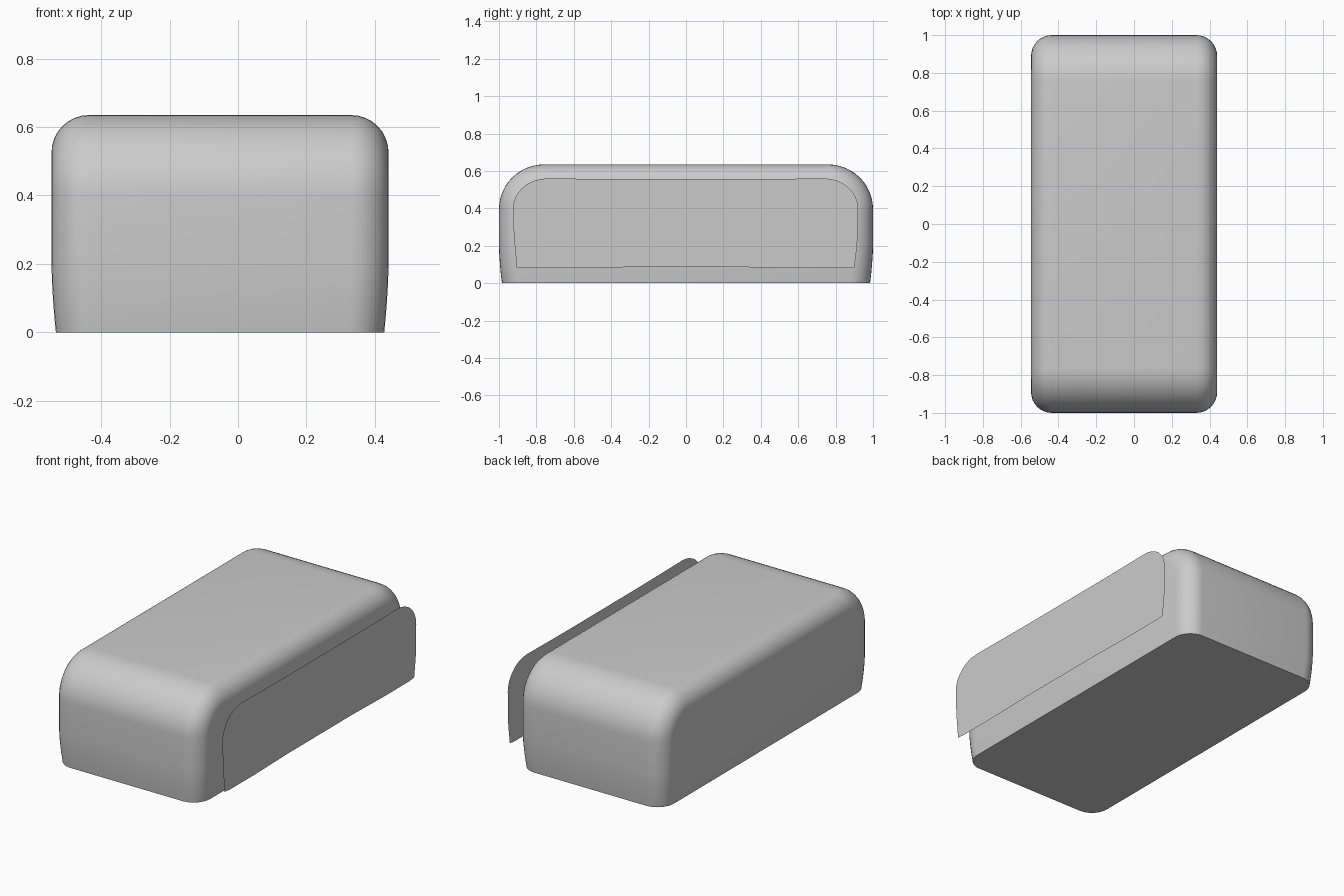
import bpy, bmesh, math

if "Cube" in bpy.data.objects:
    bpy.data.objects.remove(bpy.data.objects["Cube"])

grey = bpy.data.materials.new("light grey")
grey.diffuse_color = (0.6, 0.6, 0.6, 1)
grey.use_nodes = True
grey.node_tree.nodes["Principled BSDF"].inputs["Base Color"].default_value = grey.diffuse_color

X0, X1, HY, H = -0.545, 0.44, 1.0, 0.635   # body extents
R, EDGE = 0.24, 0.11                       # end-corner radius, side-edge rounding
MID = (X0 + X1) / 2


def make(name, bm):
    me = bpy.data.meshes.new(name)
    bm.to_mesh(me)
    bm.free()
    me.materials.append(grey)
    ob = bpy.data.objects.new(name, me)
    bpy.context.collection.objects.link(ob)
    return ob


def tuck(z):
    """Inward curve of the walls close to the floor."""
    return 0.016 * max(0, 1 - z / 0.2) ** 1.6


def half_profile(inset):
    """Wall and rounded top corner on the +y side, from the floor up."""
    w, h, r = HY - inset, H - inset, R - inset
    pts = [(w - tuck(z), z) for z in (0, 0.03, 0.06, 0.1, 0.15, 0.2, 0.3)]
    for i in range(13):
        a = math.pi / 2 * i / 12
        pts.append((w - r + r * math.cos(a), h - r + r * math.sin(a)))
    return pts


# body: arched profiles swept across x, shrinking into rounded side edges
steps = [math.pi / 2 * i / 8 for i in range(9)]
stations = [(X0 + EDGE * (1 - math.sin(a)), EDGE * (1 - math.cos(a))) for a in reversed(steps)]
stations = [(x, d) for x, d in stations] + [(2 * MID - x, d) for x, d in reversed(stations)]
bm = bmesh.new()
rings = []
for x, inset in stations:
    half = half_profile(inset)
    loop = half + [(-y, z) for y, z in reversed(half)]
    ring = []
    for y, z in loop:
        k = 1 - tuck(z) * 0.8 / (MID - X0)
        ring.append(bm.verts.new((MID + (x - MID) * k, y, z)))
    rings.append(ring)
n = len(rings[0])
for a, b in zip(rings, rings[1:]):
    for i in range(n):
        j = (i + 1) % n
        bm.faces.new((a[i], a[j], b[j], b[i]))
for ring in (rings[0], rings[-1]):         # side walls in horizontal strips
    for i in range(n // 2 - 1):
        bm.faces.new((ring[i], ring[i + 1], ring[n - 2 - i], ring[n - 1 - i]))
bmesh.ops.remove_doubles(bm, verts=bm.verts, dist=1e-5)
bmesh.ops.recalc_face_normals(bm, faces=bm.faces)
body = make("body", bm)
bpy.context.view_layer.objects.active = body
body.select_set(True)
bpy.ops.object.shade_smooth_by_angle(angle=math.radians(40))


def arc(cy, cz, ry, rz, a0, a1, count=8):
    out = []
    for i in range(count + 1):
        a = math.radians(a0 + (a1 - a0) * i / count)
        out.append((cy + ry * math.cos(a), cz + rz * math.sin(a)))
    return out


# detached side panel: a thin sheet with an inlaid strip filling its opening
outline = [(-0.905, 0.085), (-0.85, 0.08), (-0.6, 0.08), (-0.3, 0.086), (0.3, 0.086),
           (0.6, 0.08), (0.85, 0.08), (0.9, 0.085), (0.915, 0.2)]
outline += arc(0.74, 0.4, 0.18, 0.16, 0, 90) + [(0.35, 0.556), (-0.35, 0.556)]
outline += arc(-0.74, 0.4, 0.185, 0.16, 90, 180) + [(-0.92, 0.25)]
strip = [(-0.75, 0.125), (-0.6, 0.125), (-0.6, 0.155), (-0.32, 0.19), (0.32, 0.19),
         (0.595, 0.155), (0.595, 0.122), (0.75, 0.122), (0.75, 0.322), (0.59, 0.322),
         (0.29, 0.387), (-0.29, 0.387), (-0.58, 0.355), (-0.75, 0.355)]


def sheet(name, loops, x):
    """Flat sheet facing +x; a second loop cuts an opening."""
    bm = bmesh.new()
    edges = []
    for pts in loops:
        vs = [bm.verts.new((x, y, z)) for y, z in pts]
        edges += [bm.edges.new((vs[i], vs[(i + 1) % len(vs)])) for i in range(len(vs))]
    bmesh.ops.triangle_fill(bm, edges=edges, use_beauty=True, normal=(1, 0, 0))
    for f in bm.faces:
        f.normal_update()
        if f.normal.x < 0:
            f.normal_flip()
    return make(name, bm)


sheet("side_panel", [outline, strip], 0.544)
sheet("side_panel_inlay", [strip], 0.544)
